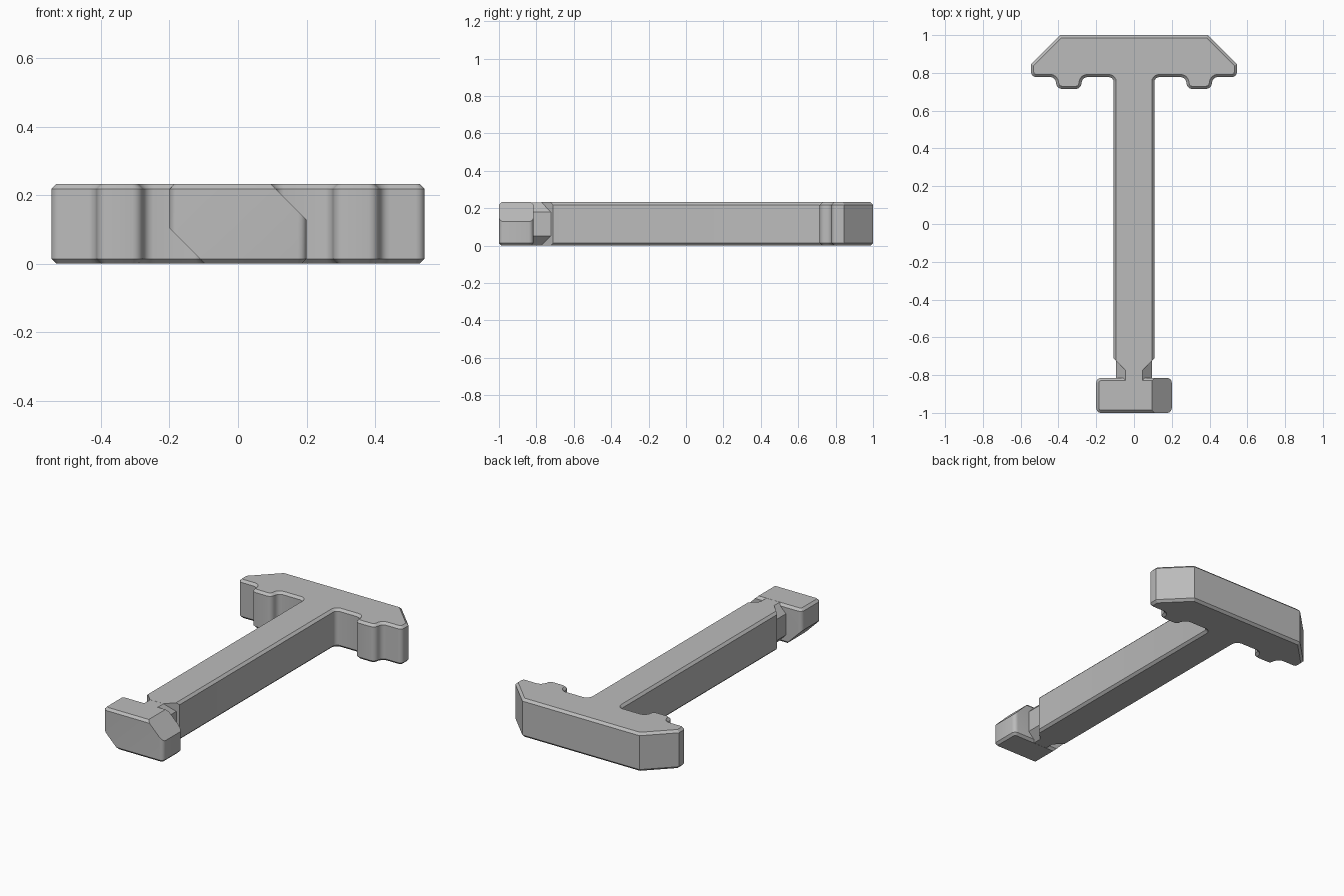
import bpy, bmesh, math
from mathutils import Matrix, Vector

HEIGHT = 0.232
CHAMFER = 0.014

cube = bpy.data.objects.get("Cube")
if cube:
    bpy.data.objects.remove(cube, do_unlink=True)

metal = bpy.data.materials.new("grey metal")
metal.use_nodes = True
grey = (0.5, 0.5, 0.5, 1)
metal.diffuse_color = grey
for node in metal.node_tree.nodes:
    if node.type == 'BSDF_PRINCIPLED':
        node.inputs["Base Color"].default_value = grey


def prism(outline, depth):
    """Extrude a flat outline upward from z = 0."""
    bm = bmesh.new()
    base = bm.faces.new([bm.verts.new((x, y, 0)) for x, y in outline])
    top = bmesh.ops.extrude_face_region(bm, geom=[base])
    moved = [g for g in top["geom"] if isinstance(g, bmesh.types.BMVert)]
    bmesh.ops.translate(bm, verts=moved, vec=(0, 0, depth))
    bmesh.ops.recalc_face_normals(bm, faces=bm.faces[:])
    return bm


def is_upright(edge):
    return abs(edge.verts[0].co.z - edge.verts[1].co.z) > 0.1


def mid_y(edge):
    return (edge.verts[0].co.y + edge.verts[1].co.y) / 2


def bevel(bm, edges, size, segments):
    bmesh.ops.bevel(bm, geom=edges, offset=size, segments=segments, profile=0.5,
                    affect='EDGES', clamp_overlap=False)


def finish(bm, name):
    bmesh.ops.recalc_face_normals(bm, faces=bm.faces[:])
    mesh = bpy.data.meshes.new(name)
    bm.to_mesh(mesh)
    bm.free()
    mesh.materials.append(metal)
    obj = bpy.data.objects.new(name, mesh)
    bpy.context.collection.objects.link(obj)
    bpy.ops.object.select_all(action='DESELECT')
    obj.select_set(True)
    bpy.context.view_layer.objects.active = obj
    bpy.ops.object.shade_smooth_by_angle(angle=math.radians(30))
    return obj


# Crossbar with two tabs and long shaft, mirrored from one half outline
half = [(0.39, 1), (0.545, 0.845), (0.545, 0.778), (0.417, 0.778), (0.408, 0.715),
        (0.282, 0.715), (0.273, 0.778), (0.108, 0.778), (0.108, -0.71), (0.045, -0.773)]
bm = prism(half + [(-x, y) for x, y in reversed(half)], HEIGHT)
bevel(bm, [e for e in bm.edges if is_upright(e) and -0.7 < mid_y(e) < 0.8], 0.026, 4)
bevel(bm, [e for e in bm.edges if not is_upright(e) and mid_y(e) > -0.7], CHAMFER, 1)
finish(bm, "crossbar_and_shaft")

# Octagonal neck, running toward the front
quarter = [(0.045, HEIGHT - 0.0005), (0.095, 0.18)]
right = quarter + [(x, HEIGHT - z) for x, z in reversed(quarter)]
bm = prism(right + [(-x, z) for x, z in reversed(right)], 0.14)
bmesh.ops.transform(bm, verts=bm.verts[:],
                    matrix=Matrix.Translation((0, -0.7, 0)) @ Matrix.Rotation(math.pi / 2, 4, 'X'))
finish(bm, "neck")

# Locking foot: rounded block with two opposite corners sliced off
bm = prism([(-0.2, -1), (0.2, -1), (0.2, -0.815), (-0.2, -0.815)], HEIGHT)
bevel(bm, [e for e in bm.edges if is_upright(e)], 0.025, 4)
bevel(bm, [e for e in bm.edges if not is_upright(e)], CHAMFER, 1)
for side in (1, -1):
    point = Vector((side * 0.15, 0, HEIGHT / 2 + side * 0.0625))
    cut = bmesh.ops.bisect_plane(bm, geom=bm.verts[:] + bm.edges[:] + bm.faces[:],
                                 plane_co=point, plane_no=Vector((side, 0, side)),
                                 clear_outer=True)
    rim = [g for g in cut["geom_cut"] if isinstance(g, bmesh.types.BMEdge)]
    bmesh.ops.holes_fill(bm, edges=rim, sides=0)
finish(bm, "locking_foot")
